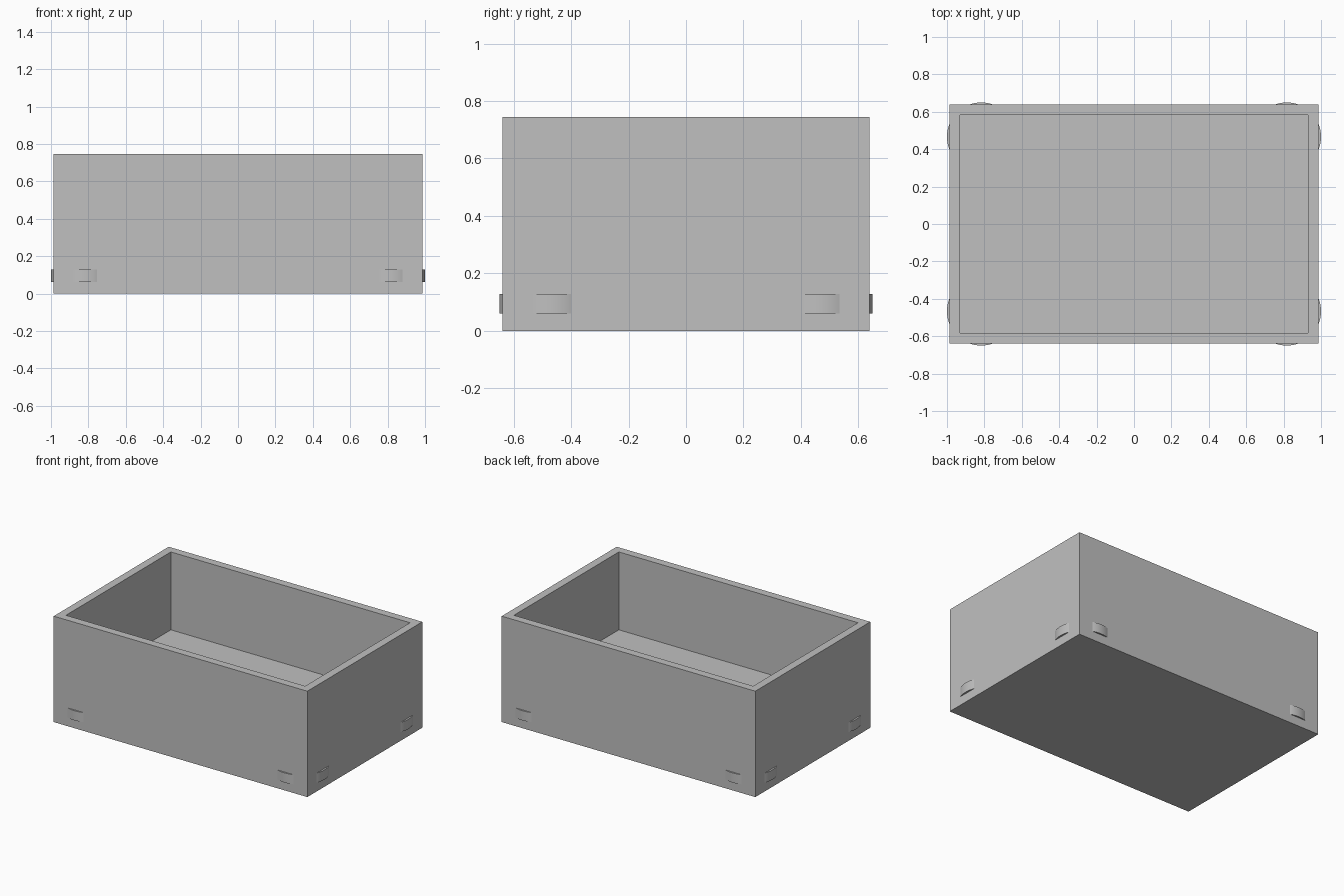
import bpy
import bmesh
from mathutils import Matrix

if "Cube" in bpy.data.objects:
    bpy.data.objects.remove(bpy.data.objects["Cube"], do_unlink=True)

HALF_X, HALF_Y, HEIGHT = 0.987, 0.639, 0.745
WALL, FLOOR = 0.056, 0.197

grey = bpy.data.materials.new("light grey")
grey.use_nodes = True
colour = (0.527, 0.527, 0.527, 1)
grey.diffuse_color = colour
grey.node_tree.nodes["Principled BSDF"].inputs["Base Color"].default_value = colour


def add_object(name, bm):
    mesh = bpy.data.meshes.new(name)
    bm.to_mesh(mesh)
    bm.free()
    mesh.materials.append(grey)
    obj = bpy.data.objects.new(name, mesh)
    bpy.context.collection.objects.link(obj)
    return obj


# Open box: inset the top face for the rim, then push it down to the raised floor
bm = bmesh.new()
size = Matrix.Diagonal((2 * HALF_X, 2 * HALF_Y, HEIGHT, 1))
bmesh.ops.create_cube(bm, size=1, matrix=Matrix.Translation((0, 0, HEIGHT / 2)) @ size)
top = max(bm.faces, key=lambda f: f.calc_center_median().z)
bmesh.ops.inset_individual(bm, faces=[top], thickness=WALL, use_even_offset=True)
well = bmesh.ops.extrude_discrete_faces(bm, faces=[top])["faces"][0]
bmesh.ops.translate(bm, verts=well.verts, vec=(0, 0, FLOOR - HEIGHT))
add_object("open_box", bm)

# Corner rollers: flat discs inside the base, just showing through two walls each
for side, sx in (("left", 1), ("right", -1)):
    for end, sy in (("front", -1), ("back", 1)):
        bm = bmesh.new()
        bmesh.ops.create_cone(
            bm, cap_ends=True, segments=64, radius1=0.183, radius2=0.183, depth=0.068,
            matrix=Matrix.Translation((sx * 0.817, sy * 0.467, 0.095)))
        roller = add_object(f"{end}_{side}_roller", bm)
        bpy.ops.object.select_all(action="DESELECT")
        roller.select_set(True)
        bpy.context.view_layer.objects.active = roller
        bpy.ops.object.shade_smooth_by_angle()
